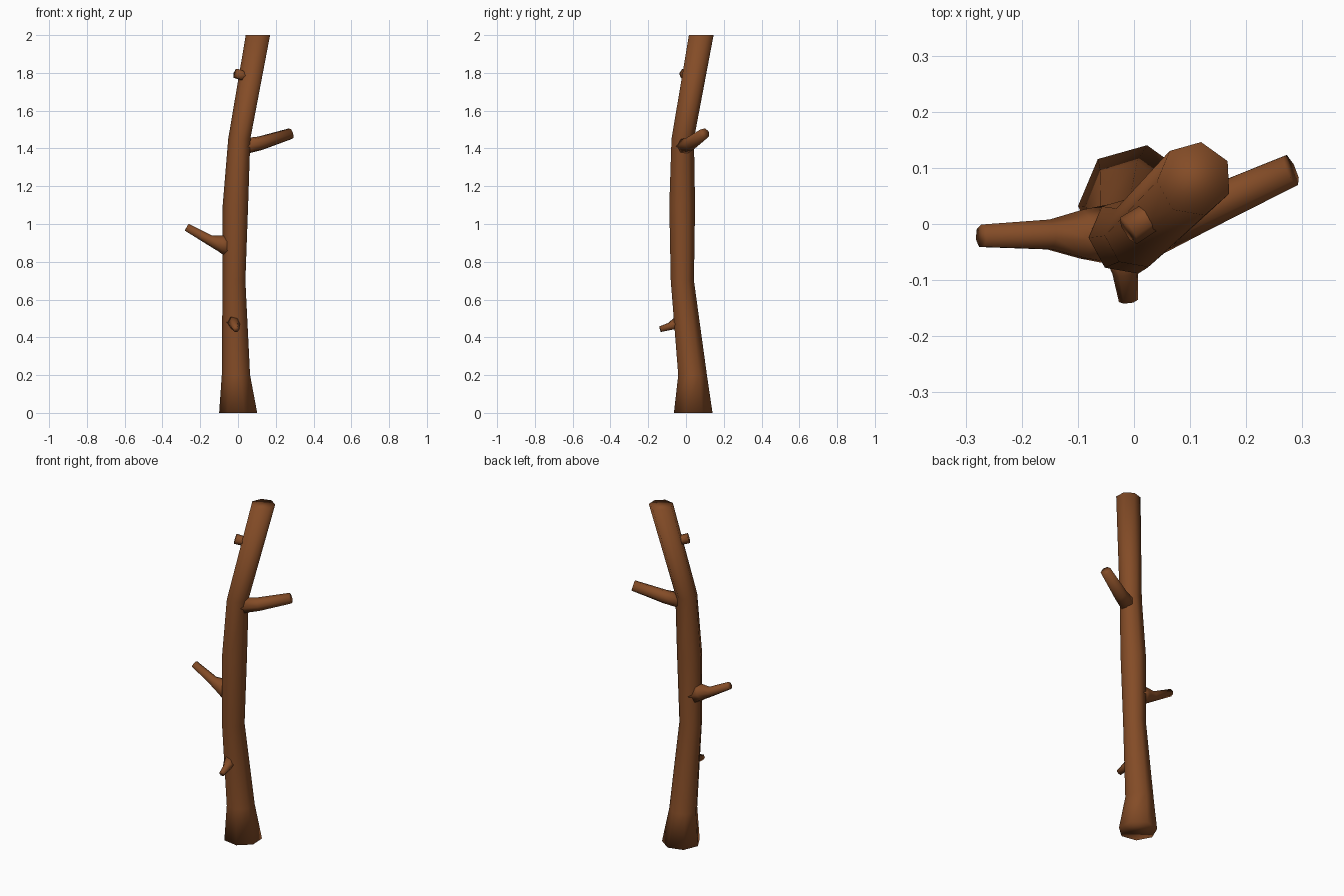
import bpy, bmesh, math
from mathutils import Vector

cube = bpy.data.objects.get("Cube")
if cube:
    bpy.data.objects.remove(cube)

bark = bpy.data.materials.new("brown_bark")
bark.use_nodes = True
colour = (0.23, 0.072, 0.02, 1)
bark.diffuse_color = colour
bsdf = bark.node_tree.nodes["Principled BSDF"]
bsdf.inputs["Base Color"].default_value = colour
bsdf.inputs["Roughness"].default_value = 0.9


def limb(name, path, sides, turn=0.0, level=False):
    """Tapered tube through (x, y, z, radius) points, with closed ends."""
    bm = bmesh.new()
    points = [Vector(p[:3]) for p in path]
    rings = []
    for i, centre in enumerate(points):
        along = points[min(i + 1, len(points) - 1)] - points[max(i - 1, 0)]
        if level:
            u, v = Vector((1, 0, 0)), Vector((0, 1, 0))
        else:
            u = along.cross(Vector((0, 0, 1))).normalized()
            v = along.normalized().cross(u)
        ring = []
        for k in range(sides):
            a = math.radians(turn) + math.tau * k / sides
            offset = (u * math.cos(a) + v * math.sin(a)) * path[i][3]
            ring.append(bm.verts.new(centre + offset))
        rings.append(ring)
    for low, high in zip(rings, rings[1:]):
        for k in range(sides):
            n = (k + 1) % sides
            bm.faces.new((low[k], low[n], high[n], high[k]))
    bm.faces.new(rings[0])
    bm.faces.new(rings[-1])
    bmesh.ops.recalc_face_normals(bm, faces=bm.faces)
    for face in bm.faces:
        face.smooth = True
    mesh = bpy.data.meshes.new(name)
    bm.to_mesh(mesh)
    bm.free()
    mesh.materials.append(bark)
    obj = bpy.data.objects.new(name, mesh)
    bpy.context.collection.objects.link(obj)
    return obj


# Crooked main trunk, flared at the foot
limb("trunk", [
    (0.005, 0.037, 0.0, 0.105),
    (-0.008, 0.034, 0.2, 0.078),
    (-0.019, -0.02, 0.7, 0.063),
    (-0.011, -0.021, 1.1, 0.070),
    (0.009, -0.018, 1.45, 0.061),
    (0.108, 0.080, 2.0, 0.067),
], 7, turn=80, level=True)

# Long upper branch on the left
limb("upper_left_branch", [
    (0.03, -0.015, 1.41, 0.044),
    (0.12, 0.025, 1.427, 0.038),
    (0.28, 0.097, 1.478, 0.030),
], 7)

# Long middle branch on the right
limb("middle_right_branch", [
    (-0.04, -0.02, 0.875, 0.056),
    (-0.09, -0.02, 0.898, 0.046),
    (-0.15, -0.02, 0.915, 0.028),
    (-0.272, -0.022, 0.983, 0.021),
], 7)

# Short twig low on the front
limb("lower_front_twig", [
    (-0.022, -0.04, 0.48, 0.038),
    (-0.016, -0.085, 0.458, 0.023),
    (-0.01, -0.137, 0.443, 0.017),
], 6)

# Broken stub near the top
limb("upper_front_stub", [
    (0.06, 0.032, 1.773, 0.026),
    (-0.01, -0.012, 1.797, 0.028),
], 6)
